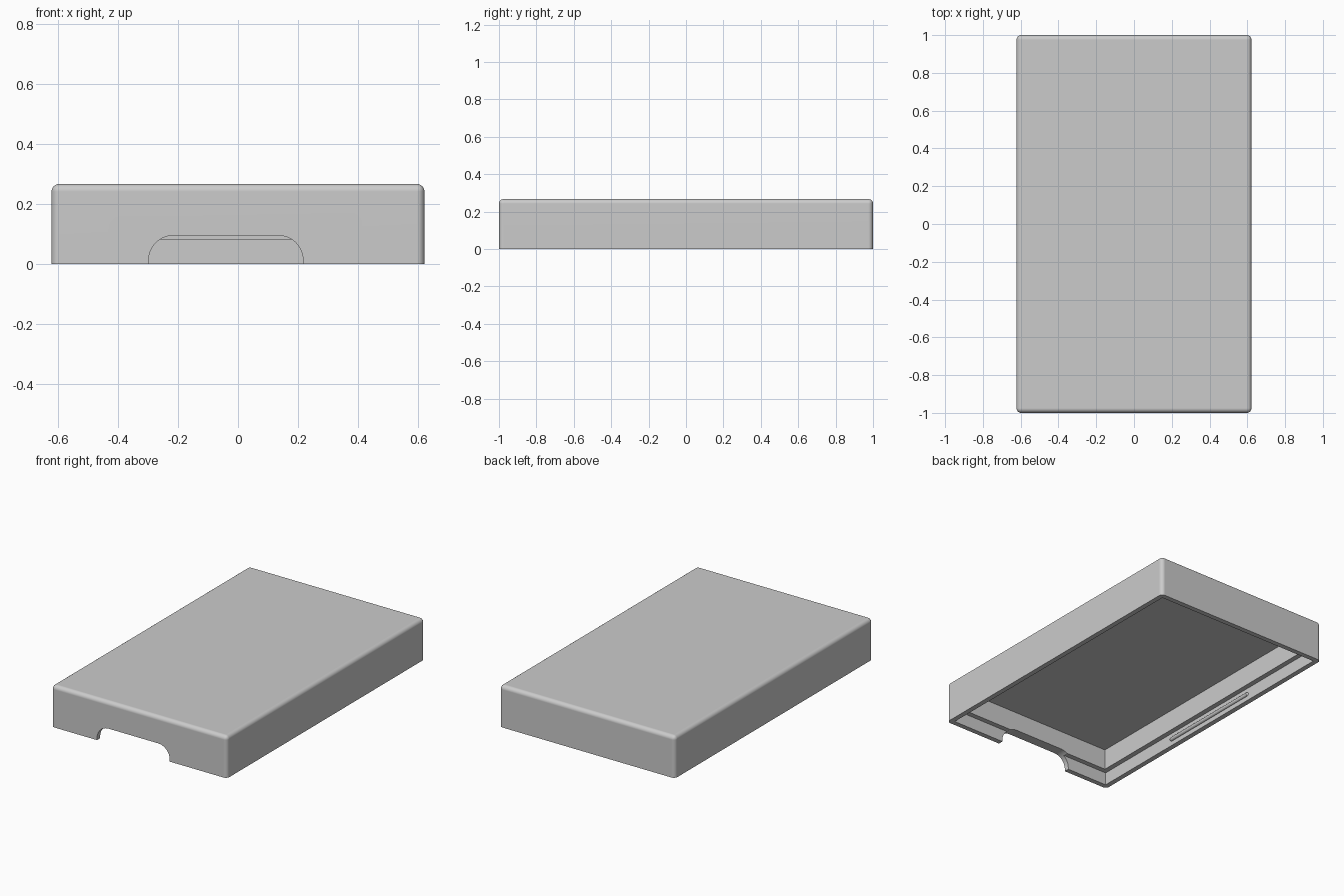
import bpy
import bmesh
import math

W, D, H = 0.622, 1.0, 0.267      # half width, half depth, height
LIP, WALL = 0.032, 0.064         # lip thickness, full wall thickness
STEP, CEILING = 0.082, 0.215     # ledge height, inner ceiling height
NOTCH_L, NOTCH_R, NOTCH_TOP, NOTCH_RAD = -0.298, 0.217, 0.095, 0.082

cube = bpy.data.objects.get("Cube")
if cube:
    bpy.data.objects.remove(cube, do_unlink=True)

grey = bpy.data.materials.new("light grey plastic")
grey.use_nodes = True
grey.diffuse_color = (0.6, 0.6, 0.6, 1)
grey.node_tree.nodes["Principled BSDF"].inputs["Base Color"].default_value = (0.6, 0.6, 0.6, 1)


def make_object(name, bm):
    bmesh.ops.recalc_face_normals(bm, faces=bm.faces)
    mesh = bpy.data.meshes.new(name)
    bm.to_mesh(mesh)
    bm.free()
    mesh.materials.append(grey)
    obj = bpy.data.objects.new(name, mesh)
    bpy.context.collection.objects.link(obj)
    return obj


def box(hx, hy, z0, z1):
    bm = bmesh.new()
    bmesh.ops.create_cube(bm, size=1)
    for v in bm.verts:
        v.co = (v.co.x * 2 * hx, v.co.y * 2 * hy, z0 if v.co.z < 0 else z1)
    return bm


def activate(obj):
    bpy.ops.object.select_all(action="DESELECT")
    obj.select_set(True)
    bpy.context.view_layer.objects.active = obj


def cut(obj, cutter):
    mod = obj.modifiers.new("cut", "BOOLEAN")
    mod.operation = "DIFFERENCE"
    mod.solver = "EXACT"
    mod.object = cutter
    activate(obj)
    bpy.ops.object.modifier_apply(modifier=mod.name)
    bpy.data.objects.remove(cutter, do_unlink=True)


# Lid shell: rounded on every edge except around the open bottom
bm = box(W, D, 0, H)
rounded = [e for e in bm.edges if any(v.co.z > 0.1 for v in e.verts)]
bmesh.ops.bevel(bm, geom=rounded, offset=0.025, segments=6, profile=0.5, affect="EDGES")
lid = make_object("lid_shell", bm)

# Stepped cavity: wide at the lip, narrower above the ledge
cut(lid, make_object("lip_cutter", box(W - LIP, D - LIP, -0.1, STEP)))
cut(lid, make_object("cavity_cutter", box(W - WALL, D - WALL, -0.05, CEILING)))

# Rounded cable notch through the front wall
profile = [(NOTCH_L, -0.1), (NOTCH_R, -0.1)]
for cx, start in ((NOTCH_R - NOTCH_RAD, 0), (NOTCH_L + NOTCH_RAD, 90)):
    for i in range(13):
        a = math.radians(start + i * 7.5)
        profile.append((cx + NOTCH_RAD * math.cos(a),
                        NOTCH_TOP - NOTCH_RAD + NOTCH_RAD * math.sin(a)))
bm = bmesh.new()
face = bm.faces.new([bm.verts.new((x, -D - 0.1, z)) for x, z in profile])
new = bmesh.ops.extrude_face_region(bm, geom=[face])["geom"]
bmesh.ops.translate(bm, vec=(0, 0.1 + WALL + 0.05, 0),
                    verts=[g for g in new if isinstance(g, bmesh.types.BMVert)])
cut(lid, make_object("notch_cutter", bm))

# Snap ridges along the inside of both long lips
ridges = []
for side, name in ((-1, "right_snap_ridge"), (1, "left_snap_ridge")):
    bm = bmesh.new()
    bmesh.ops.create_uvsphere(bm, u_segments=16, v_segments=8, radius=0.013)
    for v in bm.verts:
        x, y, z = v.co
        shift = 0.35 if z > 0.0001 else -0.35
        v.co = (side * (W - LIP) + x, z + shift, 0.042 + y)
    ridges.append(make_object(name, bm))

# Smooth the rounded edges and keep the corners crisp
for obj in [lid] + ridges:
    activate(obj)
    bpy.ops.object.shade_smooth_by_angle(angle=math.radians(30))
mod = lid.modifiers.new("flat_face_normals", "WEIGHTED_NORMAL")
mod.keep_sharp = True
